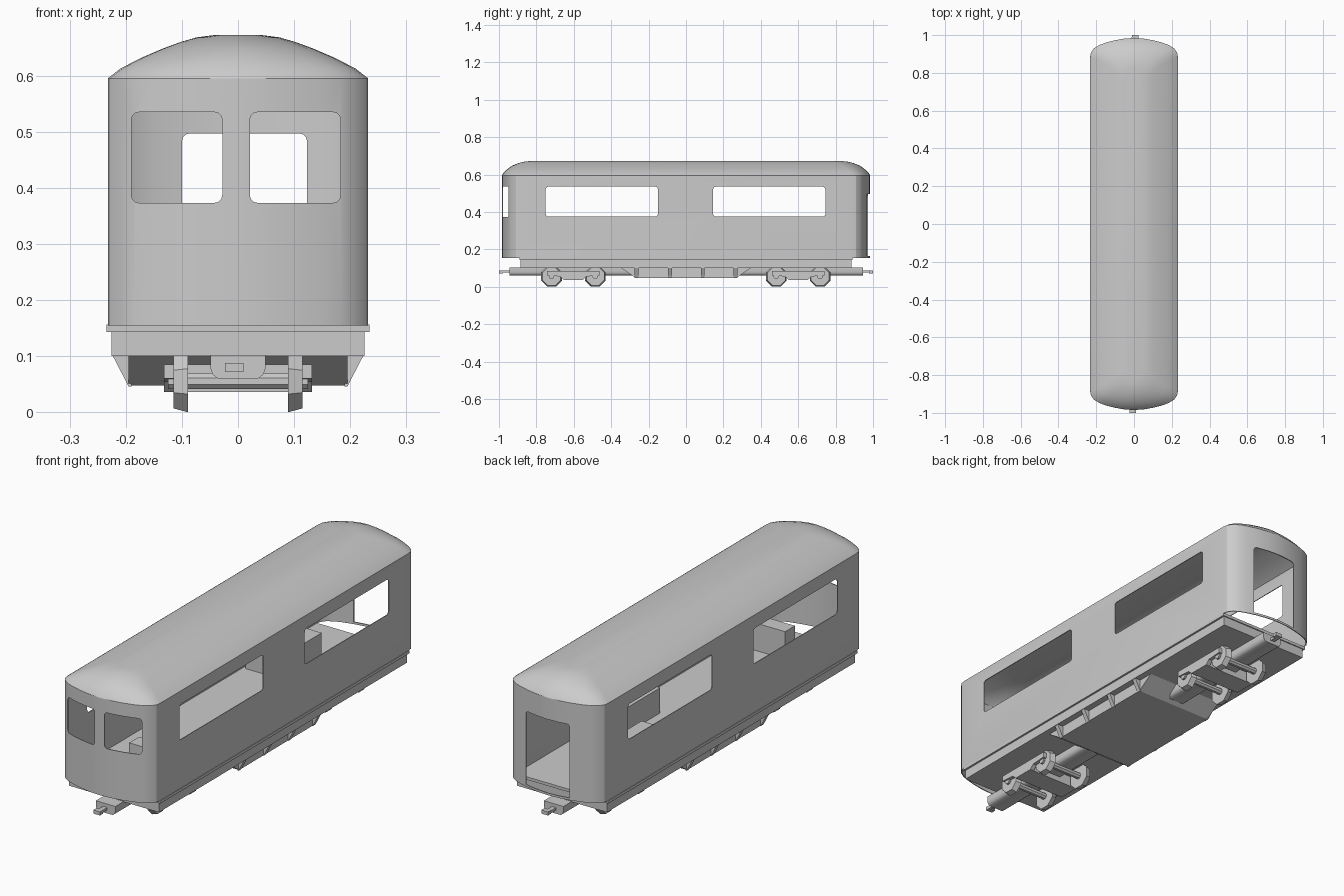
import bpy, bmesh, math
from mathutils import Matrix

if "Cube" in bpy.data.objects:
    bpy.data.objects.remove(bpy.data.objects["Cube"])


def obj_from_bm(name, bm, smooth=None):
    bmesh.ops.recalc_face_normals(bm, faces=bm.faces)
    me = bpy.data.meshes.new(name)
    bm.to_mesh(me)
    bm.free()
    ob = bpy.data.objects.new(name, me)
    bpy.context.collection.objects.link(ob)
    if smooth:
        activate(ob)
        bpy.ops.object.shade_smooth_by_angle(angle=math.radians(smooth))
    return ob


def activate(ob):
    bpy.ops.object.select_all(action='DESELECT')
    ob.select_set(True)
    bpy.context.view_layer.objects.active = ob


def prism(name, axis, profile, a, b, smooth=None):
    """Extrude a profile from a to b; profile is (y,z), (x,z) or (x,y) by axis."""
    place = {'x': lambda p, t: (t, p[0], p[1]),
             'y': lambda p, t: (p[0], t, p[1]),
             'z': lambda p, t: (p[0], p[1], t)}[axis]
    bm = bmesh.new()
    ends = [[bm.verts.new(place(p, t)) for p in profile] for t in (a, b)]
    n = len(profile)
    for i in range(n):
        j = (i + 1) % n
        bm.faces.new((ends[0][i], ends[0][j], ends[1][j], ends[1][i]))
    for e in ends:
        bm.faces.new(e)
    return obj_from_bm(name, bm, smooth)


def box(name, x, y, z):
    return prism(name, 'z', [(x[0], y[0]), (x[1], y[0]), (x[1], y[1]), (x[0], y[1])], *z)


def rounded(u0, u1, v0, v1, r=0.014, low=True):
    """Rectangle profile with rounded corners; low=False keeps the bottom square."""
    pts = []
    for k, (u, v) in enumerate([(u1 - r, v1 - r), (u0 + r, v1 - r), (u0 + r, v0 + r), (u1 - r, v0 + r)]):
        if k > 1 and not low:
            pts.append((u0 if k == 2 else u1, v0))
            continue
        for s in range(4):
            t = math.radians(90 * k + 30 * s)
            pts.append((u + r * math.cos(t), v + r * math.sin(t)))
    return pts


# Car body: bowed-end plan lofted up into a domed roof
quarter = [(.232, .885), (.228, .908), (.212, .93), (.185, .947), (.15, .96),
           (.105, .972), (.055, .981), (0, .985)]
half = quarter + [(-x, y) for x, y in quarter[-2::-1]]
plan = half + [(-x, -y) for x, y in half]
rings = [(.155, 1, 1), (.595, 1, 1), (.613, .9, .988), (.632, .74, .966), (.648, .58, .942),
         (.66, .44, .912), (.668, .32, .882), (.672, .19, .85)]
bm = bmesh.new()
loft = [[bm.verts.new((x * sx, y * sy, z)) for x, y in plan] for z, sx, sy in rings]
n = len(plan)
for lo, hi in zip(loft, loft[1:]):
    for i in range(n):
        j = (i + 1) % n
        bm.faces.new((lo[i], lo[j], hi[j], hi[i]))
bm.faces.new(loft[-1])
body = obj_from_bm("car_body", bm)
sol = body.modifiers.new("thickness", 'SOLIDIFY')
sol.thickness = .004
sol.offset = -1

# Window and door openings
cutters = [prism("side_cut", 'x', rounded(a, b, .375, .535), -.4, .4)
           for a, b in ((-.75, -.15), (.145, .745))]
cutters += [prism("front_cut", 'y', rounded(a, b, .373, .535), -1.1, -.8)
            for a, b in ((-.19, -.028), (.021, .183))]
cutters.append(prism("door_cut", 'y', rounded(-.1, .123, .165, .497, low=False), .8, 1.1))
for c in cutters:
    c.hide_render = True
    m = body.modifiers.new("opening", 'BOOLEAN')
    m.operation = 'DIFFERENCE'
    m.solver = 'EXACT'
    m.object = c
activate(body)
for m in list(body.modifiers):
    bpy.ops.object.modifier_apply(modifier=m.name)
for c in cutters:
    bpy.data.objects.remove(c)
bpy.ops.object.shade_smooth_by_angle(angle=math.radians(25))

# Floor and underframe
box("floor", (-.234, .234), (-.89, .89), (.143, .156))
box("underframe", (-.225, .225), (-.885, .885), (.1, .144))

# Interior benches and driver's desk
box("right_bench", (.08, .215), (.07, .32), (.155, .27))
box("left_bench", (-.215, -.03), (.36, .64), (.155, .26))
box("driver_desk", (-.04, .2), (-.72, -.65), (.155, .28))

# Equipment box with side gussets
prism("equipment_box", 'x', [(-.35, .102), (-.27, .048), (.27, .048), (.35, .102)], -.195, .195)
for y in (-.265, -.085, .09, .265):
    for s in (-1, 1):
        prism("gusset", 'y', [(s * .19, .102), (s * .224, .102), (s * .195, .046), (s * .19, .046)],
              y - .01, y + .01)

# Centre sill with a coupler hook at each end
prism("centre_sill", 'y', [(-.049, .102), (-.049, .078), (-.045, .067), (-.036, .06),
                           (.036, .06), (.045, .067), (.049, .078), (.049, .102)], -.945, .945, 40)
for s in (-1, 1):
    y = sorted
    box("coupler_shank", (-.012, .008), y((s * .93, s * .99)), (.075, .087))
    box("coupler_hook", y((s * .023, -s * .01)), y((s * .978, s * 1.0)), (.072, .088))


# Bogies: side frames, bolster, axles and eight-sided flanged wheels
def x_cone(name, x, y, r1, r2, depth, segs):
    bm = bmesh.new()
    bmesh.ops.create_cone(bm, cap_ends=True, segments=segs, radius1=r1, radius2=r2, depth=depth)
    bmesh.ops.rotate(bm, verts=bm.verts, matrix=Matrix.Rotation(math.pi / segs, 3, 'Z'))
    turn = math.pi / 2 if x >= 0 else -math.pi / 2
    bmesh.ops.rotate(bm, verts=bm.verts, matrix=Matrix.Rotation(turn, 3, 'Y'))
    bmesh.ops.translate(bm, verts=bm.verts, vec=(x, y, .055))
    return obj_from_bm(name, bm, 35)


for c in (-.602, .6):
    box("bolster", (-.125, .125), (c - .05, c + .05), (.036, .085))
    for s in (-1, 1):
        prism("bogie_side_frame", 'x',
              [(c - .14, .085), (c - .14, .06), (c - .07, .055), (c - .05, .036), (c + .05, .036),
               (c + .07, .055), (c + .14, .06), (c + .14, .085)], s * .112, s * .132)
    for y in (c - .117, c + .117):
        x_cone("axle", 0, y, .015, .015, .25, 8)
        for s in (-1, 1):
            x_cone("wheel", s * .102, y, .0595, .052, .026, 8)
